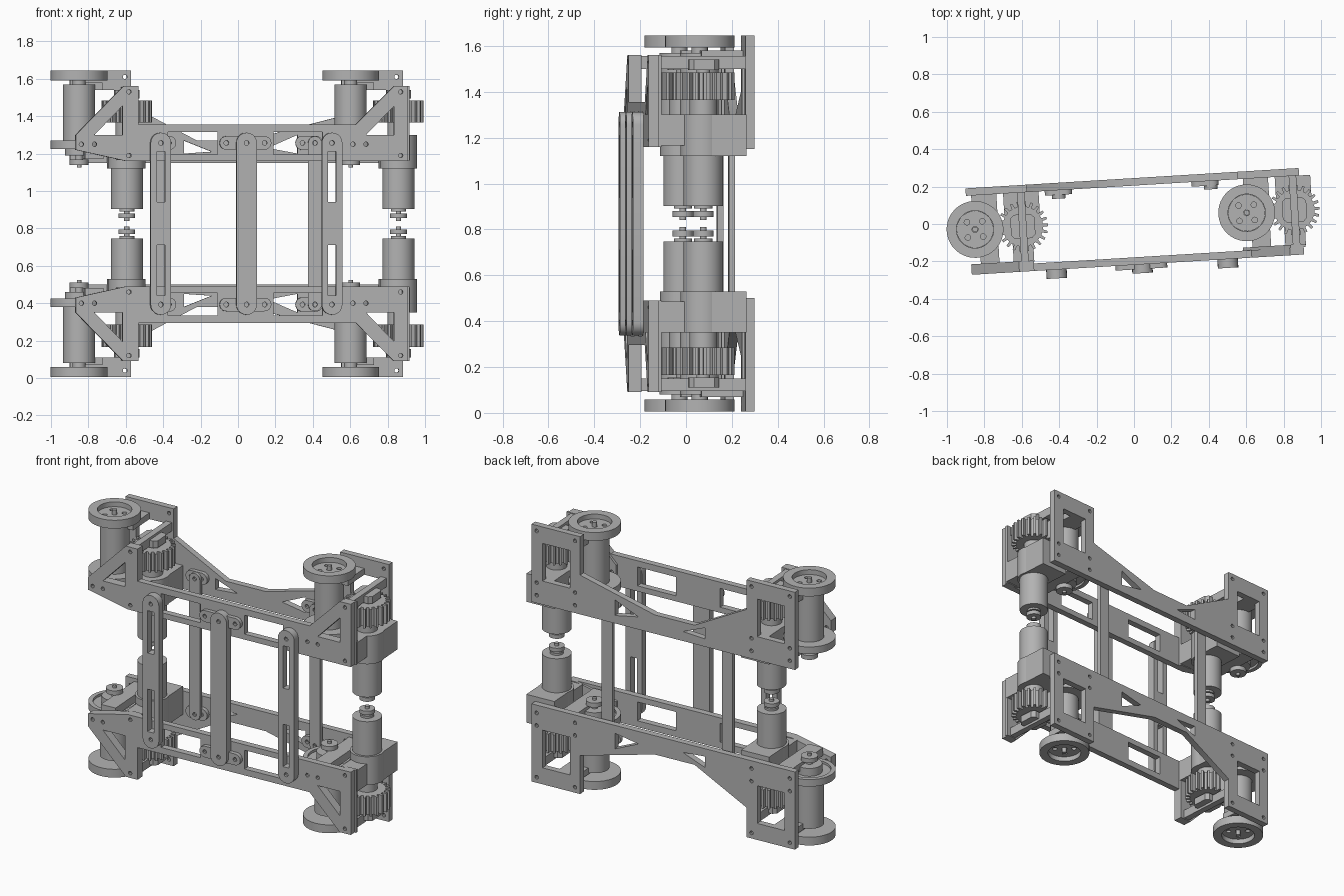
import bpy, bmesh
from math import sin, cos, pi, radians
from mathutils import Matrix

cube = bpy.data.objects.get("Cube")
if cube:
    bpy.data.objects.remove(cube)

MID = 0.825       # height of the mirror plane between the two halves
PITCH = 1.455     # spacing of the two drive modules
TILT = Matrix.Rotation(radians(3.5), 4, 'Z')
UPRIGHT = Matrix.Rotation(pi / 2, 4, 'X')

grey = bpy.data.materials.new("Plain grey")
grey.use_nodes = True
grey.diffuse_color = (0.45, 0.45, 0.45, 1)
grey.node_tree.nodes["Principled BSDF"].inputs["Base Color"].default_value = (0.45, 0.45, 0.45, 1)


def place(name, bm, matrix, mirrored):
    """Finish a part, and add its reflected twin in the lower half."""
    bmesh.ops.remove_doubles(bm, verts=bm.verts, dist=1e-5)
    bmesh.ops.recalc_face_normals(bm, faces=bm.faces)
    flip = Matrix.Translation((0, 0, 2 * MID)) @ Matrix.Diagonal((1, 1, -1, 1))
    for tag, extra in (("upper_", Matrix()), ("lower_", flip))[:2 if mirrored else 1]:
        mesh = bpy.data.meshes.new(name)
        bm.to_mesh(mesh)
        mesh.transform(TILT @ extra @ matrix)
        if tag == "lower_":
            mesh.flip_normals()
        mesh.shade_smooth()
        mesh.set_sharp_from_angle(angle=radians(32))
        mesh.materials.append(grey)
        obj = bpy.data.objects.new((tag if mirrored else "") + name, mesh)
        bpy.context.collection.objects.link(obj)
    bm.free()


def sheet(name, loops, lo, hi, upright=True, at=(0, 0), mirrored=True):
    """Flat part with holes: upright sheets span lo..hi in y, others in z."""
    curve = bpy.data.curves.new(name, 'CURVE')
    curve.dimensions, curve.fill_mode, curve.extrude = '2D', 'BOTH', (hi - lo) / 2
    for loop in loops:
        spline = curve.splines.new('POLY')
        spline.points.add(len(loop) - 1)
        for point, (x, y) in zip(spline.points, loop):
            point.co = (x, y, 0, 1)
        spline.use_cyclic_u = True
    temp = bpy.data.objects.new(name, curve)
    bpy.context.collection.objects.link(temp)
    mesh = bpy.data.meshes.new_from_object(
        temp.evaluated_get(bpy.context.evaluated_depsgraph_get()))
    bm = bmesh.new()
    bm.from_mesh(mesh)
    bpy.data.objects.remove(temp)
    bpy.data.curves.remove(curve)
    bpy.data.meshes.remove(mesh)
    mid = (lo + hi) / 2
    if upright:
        matrix = Matrix.Translation((at[0], mid, 0)) @ UPRIGHT
    else:
        matrix = Matrix.Translation((at[0], at[1], mid))
    place(name, bm, matrix, mirrored)


def lathe(name, profile, at):
    bm = bmesh.new()
    verts = [bm.verts.new((r, 0, z)) for r, z in profile]
    edges = [bm.edges.new(pair) for pair in zip(verts, verts[1:])]
    bmesh.ops.spin(bm, geom=verts + edges, cent=(0, 0, 0), axis=(0, 0, 1),
                   angle=2 * pi, steps=40)
    place(name, bm, Matrix.Translation((*at, 0)), True)


def circle(x, y, r, n=16):
    return [(x + r * cos(2 * pi * i / n), y + r * sin(2 * pi * i / n)) for i in range(n)]


def rect(x0, x1, y0, y1):
    return [(x0, y0), (x1, y0), (x1, y1), (x0, y1)]


def pill(x0, y0, x1, y1, r):
    """Stadium along one axis."""
    start = pi if y1 > y0 else pi / 2
    ends = ((x0, y0, start), (x1, y1, start + pi))
    return [(x + r * cos(a + pi * i / 10), y + r * sin(a + pi * i / 10))
            for x, y, a in ends for i in range(11)]


def shift(loop, dx):
    return [(x + dx, y) for x, y in loop]


FRONT, BACK = -0.012, 0.012    # sideways offsets of the two frames

# Front frame plates with windows and gusset triangles
gusset = [(-0.77, 1.30), (-0.62, 1.30), (-0.62, 1.455)]
screws = [circle(x, z, 0.012, 10) for x, z in
          ((-0.84, 1.25), (-0.77, 1.25), (-0.585, 1.53), (-0.585, 1.19))]
front = [(-0.87, 1.22), (-0.6, 1.16), (0.91, 1.16), (0.91, 1.56), (0.835, 1.56),
         (0.63, 1.355), (-0.535, 1.355), (-0.535, 1.56), (-0.615, 1.56), (-0.87, 1.30)]
windows = [rect(-0.375, -0.11, 1.195, 1.315), rect(0.19, 0.45, 1.195, 1.315)]
ends = [shift(loop, dx) for dx in (0, PITCH) for loop in [gusset] + screws]
sheet("front_frame_plate", [front] + windows + ends, -0.218, -0.178, at=(FRONT, 0))

pad = [(-0.87, 1.22), (-0.6, 1.16), (-0.535, 1.16), (-0.535, 1.56), (-0.615, 1.56), (-0.87, 1.30)]
for dx in (0, PITCH):
    sheet("front_end_pad", [pad, gusset] + screws, -0.178, -0.162, at=(FRONT + dx, 0))

# Back frame plates with tall window ends and a waisted middle
back = [(-0.90, 1.15), (0.885, 1.15), (0.885, 1.645), (0.555, 1.645), (0.555, 1.40),
        (0.05, 1.27), (-0.22, 1.27), (-0.573, 1.457), (-0.573, 1.645), (-0.90, 1.645)]
back_holes = [rect(-0.83, -0.645, 1.30, 1.54), rect(0.625, 0.81, 1.30, 1.54),
              [(0.32, 1.20), (0.32, 1.30), (0.16, 1.23)],
              [(-0.29, 1.20), (-0.14, 1.21), (-0.29, 1.27)]]
for x0 in (-0.90, 0.555):
    for dx in (0.035, 0.295):
        back_holes += [circle(x0 + dx, z, 0.012, 10) for z in (1.20, 1.28, 1.61)]
sheet("back_frame_plate", [back] + back_holes, 0.205, 0.245, at=(BACK, 0))

# Upright bars tying the upper and lower frames
top, low = 1.257, 2 * MID - 1.257


def bar(name, x, r, lo, hi, offset, slotted):
    loops = [pill(x, low, x, top, r), circle(x, low, 0.013, 10), circle(x, top, 0.013, 10)]
    if slotted:
        loops += [rect(x - 0.021, x + 0.021, 0.94, 1.21),
                  rect(x - 0.021, x + 0.021, 2 * MID - 1.21, 2 * MID - 0.94)]
    sheet(name, loops, lo, hi, at=(offset, 0), mirrored=False)


for x, slotted in ((-0.417, True), (0.042, False), (0.50, True)):
    bar("front_upright_bar", x, 0.055, -0.265, -0.218, FRONT, slotted)
for x in (-0.405, 0.41):
    bar("back_upright_bar", x, 0.036, 0.16, 0.185, BACK, False)

# Bar lugs
sheet("front_centre_lug", [pill(-0.065, 1.257, 0.14, 1.257, 0.036)]
      + [circle(x, 1.257, 0.013, 10) for x in (-0.065, 0.14)], -0.243, -0.218, at=(FRONT, 0))
for x in (-0.405, 0.38):
    sheet("back_lug", [pill(x - 0.035, 1.257, x + 0.035, 1.257, 0.038)]
          + [circle(x + d, 1.257, 0.013, 10) for d in (-0.035, 0.035)], 0.18, 0.205, at=(BACK, 0))

# Drive modules
roller = [(0, 1.645), (0.014, 1.645), (0.014, 1.60), (0.1, 1.60), (0.1, 1.645), (0.152, 1.645),
          (0.152, 1.592), (0.035, 1.592), (0.035, 1.57), (0.086, 1.57), (0.086, 1.27),
          (0.152, 1.27), (0.152, 1.225), (0.125, 1.225), (0.125, 1.24), (0.075, 1.24),
          (0.075, 1.19), (0.02, 1.19), (0.02, 1.168), (0.05, 1.168), (0.05, 1.14),
          (0.012, 1.14), (0.012, 1.125), (0, 1.125)]
motor = [(0, 1.5), (0.03, 1.5), (0.03, 1.37), (0.06, 1.37), (0.06, 1.30), (0.1, 1.30),
         (0.1, 1.12), (0.086, 1.12), (0.086, 0.903), (0.04, 0.903), (0.04, 0.89), (0.014, 0.89),
         (0.014, 0.88), (0.045, 0.88), (0.045, 0.855), (0.014, 0.855), (0.014, 0.84), (0, 0.84)]
TEETH = 22
gear = []
for i in range(TEETH):
    for step, r in ((-0.27, 0.108), (-0.17, 0.135), (0.17, 0.135), (0.27, 0.108)):
        a = 2 * pi * (i + step) / TEETH
        gear.append((r * cos(a), r * sin(a)))
hub_holes = [circle(0.058 * cos(a), 0.058 * sin(a), 0.015, 12)
             for a in (pi / 4 + k * pi / 2 for k in range(4))]
axis_y = 0.023
for dx in (0, PITCH):
    roll, drive = (-0.85 + dx, axis_y), (-0.594 + dx, axis_y)
    # Flanged roller, its hub plate and bearing arms
    lathe("roller", roller, roll)
    sheet("roller_hub_plate", [circle(0, 0, 0.099, 32), circle(0, 0, 0.016)] + hub_holes,
          1.60, 1.615, upright=False, at=roll)
    sheet("roller_back_arm", [rect(-0.01, 0.125, 0, 0.182)], 1.54, 1.58, upright=False, at=roll)
    sheet("roller_lower_arm", [rect(0.02, 0.12, -0.185, 0.182)], 1.17, 1.22, upright=False, at=roll)
    # Motor, gear and mounting block
    lathe("gear_motor", motor, drive)
    sheet("drive_gear", [gear], 1.365, 1.485, upright=False, at=drive)
    sheet("motor_block", [rect(-0.095, 0.095, 0, 0.182)], 1.12, 1.30, upright=False, at=drive)
    sheet("motor_front_block", [rect(-0.06, 0.05, -0.19, 0)], 1.165, 1.30, upright=False, at=drive)
    # Bridge over the gear
    sheet("gear_bridge", [rect(-0.02, 0.02, -0.2, 0.182)], 1.50, 1.555, upright=False, at=drive)
    sheet("bridge_hub", [[(-0.065, -0.045), (-0.045, -0.065), (0.045, -0.065), (0.065, -0.045),
                          (0.065, 0.045), (0.045, 0.065), (-0.045, 0.065), (-0.065, 0.045)]],
          1.495, 1.54, upright=False, at=drive)
